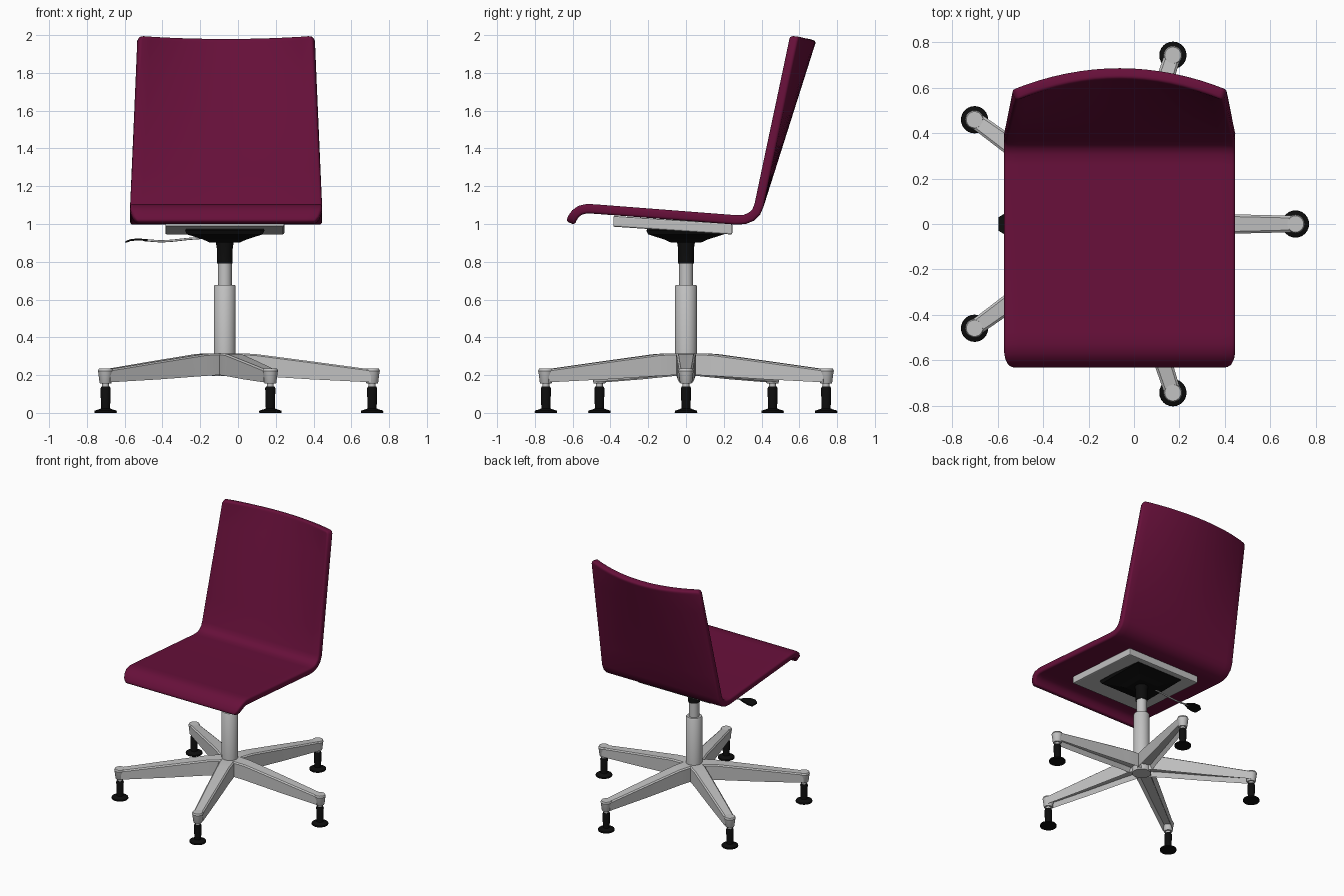
import bpy, bmesh, math
from mathutils import Matrix, Vector

if "Cube" in bpy.data.objects:
    bpy.data.objects.remove(bpy.data.objects["Cube"])

CX = -0.07  # column axis


def material(name, rgb, rough=0.5):
    m = bpy.data.materials.new(name)
    m.use_nodes = True
    m.diffuse_color = (*rgb, 1)
    bsdf = m.node_tree.nodes["Principled BSDF"]
    bsdf.inputs["Base Color"].default_value = (*rgb, 1)
    bsdf.inputs["Roughness"].default_value = rough
    return m


maroon = material("maroon upholstery", (0.135, 0.005, 0.042))
grey = material("light grey metal", (0.54, 0.54, 0.54))
black = material("black plastic", (0.004, 0.004, 0.004))


def add_object(name, bm, mat, smooth=True):
    bmesh.ops.recalc_face_normals(bm, faces=bm.faces)
    mesh = bpy.data.meshes.new(name)
    bm.to_mesh(mesh)
    bm.free()
    mesh.materials.append(mat)
    ob = bpy.data.objects.new(name, mesh)
    bpy.context.collection.objects.link(ob)
    if smooth:
        bpy.ops.object.select_all(action='DESELECT')
        ob.select_set(True)
        bpy.context.view_layer.objects.active = ob
        bpy.ops.object.shade_smooth_by_angle(angle=math.radians(35))
    return ob


def loft(rings):
    """Solid through a list of equal-length rings of points, capped at both ends."""
    bm = bmesh.new()
    rows = [[bm.verts.new(p) for p in ring] for ring in rings]
    n = len(rows[0])
    for a, b in zip(rows, rows[1:]):
        for i in range(n):
            bm.faces.new((a[i], a[(i + 1) % n], b[(i + 1) % n], b[i]))
    bm.faces.new(rows[0])
    bm.faces.new(rows[-1])
    return bm


def turned(name, profile, mat, x=CX, y=0.0, sides=32):
    """Turned part from (radius, z) pairs."""
    angles = [2 * math.pi * i / sides for i in range(sides)]
    return add_object(name, loft([[(x + r * math.cos(a), y + r * math.sin(a), z)
                                   for a in angles] for r, z in profile]), mat)


def bevel(ob, width, segments=2):
    mod = ob.modifiers.new("soft edges", 'BEVEL')
    mod.width = width
    mod.segments = segments
    mod.limit_method = 'ANGLE'
    mod.angle_limit = math.radians(50)


# Seat and back: one bent sheet, stations are (y, z, half width, bulge)
W = 0.508
stations = [(-0.612, 1.005, W - 0.035, 0), (-0.602, 1.03, W - 0.015, 0),
            (-0.585, 1.055, W - 0.005, 0), (-0.56, 1.073, W, 0),
            (-0.525, 1.081, W, 0), (-0.48, 1.079, W, 0),
            (0.26, 1.022, W, 0), (0.31, 1.024, W, 0), (0.345, 1.038, W, 0),
            (0.372, 1.064, W, 0), (0.387, 1.10, W, 0)]
for t in (0.2, 0.4, 0.6, 0.8, 0.975, 1.0):
    stations.append((0.387 + 0.183 * t, 1.10 + 0.895 * t,
                     W - 0.043 * t - (0.012 if t == 1 else 0), 0.095 * t))

bm = bmesh.new()
columns = 16
rows = []
for y, z, half, bulge in stations:
    row = []
    for i in range(columns + 1):
        u = 2 * i / columns - 1
        b = bulge * (1 - u * u)
        row.append(bm.verts.new((-0.063 + u * half, y + b, z - 0.2 * b)))
    rows.append(row)
for a, b in zip(rows, rows[1:]):
    for i in range(columns):
        bm.faces.new((a[i], a[i + 1], b[i + 1], b[i]))
shell = add_object("seat_shell", bm, maroon)
solid = shell.modifiers.new("thickness", 'SOLIDIFY')
solid.thickness = 0.05
solid.offset = 0
bevel(shell, 0.014, 3)


def square(half, z, slope=0.0):
    return [(CX + sx * half, sy * half, z + slope * sy * half)
            for sx, sy in ((-1, -1), (1, -1), (1, 1), (-1, 1))]


# Mounting plate under the seat, tilted with it
plate = add_object("mounting_plate", loft(
    [[Vector(p) + Vector((0, -0.07, 0)) for p in square(0.315, z, -0.066)]
     for z in (0.965, 1.022)]), grey, False)
bevel(plate, 0.008)

# Tilt mechanism housing
add_object("mechanism_housing", loft(
    [square(0.08, 0.902), square(0.115, 0.918), square(0.2, 0.945),
     square(0.21, 0.965), square(0.2, 0.985)]), black, False)

# Column
turned("mechanism_socket", [(0.042, 0.79), (0.042, 0.87), (0.05, 0.92)], black)
turned("gas_piston", [(0.037, 0.66), (0.037, 0.80)], grey)
turned("column_tube", [(0.058, 0.30), (0.058, 0.67), (0.053, 0.678)], grey)
turned("base_hub", [(0.066, 0.195), (0.068, 0.2), (0.072, 0.305), (0.066, 0.315)], grey)

# Height lever: thin rod and flat paddle
curve = bpy.data.curves.new("lever_rod", 'CURVE')
curve.dimensions = '3D'
curve.bevel_depth = 0.006
curve.bevel_resolution = 2
spline = curve.splines.new('BEZIER')
path = [(-0.13, 0.93), (-0.25, 0.922), (-0.4, 0.909), (-0.5, 0.915)]
spline.bezier_points.add(len(path) - 1)
for point, (x, z) in zip(spline.bezier_points, path):
    point.co = (x, 0, z)
    point.handle_left_type = point.handle_right_type = 'AUTO'
curve.materials.append(grey)
bpy.context.collection.objects.link(bpy.data.objects.new("lever_rod", curve))

paddle = [(-0.595, 0.03, 0.905), (-0.57, 0.045, 0.914), (-0.53, 0.04, 0.919), (-0.48, 0.012, 0.914)]
add_object("lever_paddle", loft(
    [[(x, s * w, z + d) for s, d in ((-1, -0.005), (1, -0.005), (1, 0.005), (-1, 0.005))]
     for x, w, z in paddle]), black)

# Five-armed base: each arm is (radius, half width, bottom, top)
arm_sections = [(0.03, 0.05, 0.2, 0.315), (0.09, 0.054, 0.2, 0.315), (0.16, 0.05, 0.196, 0.312),
                (0.45, 0.044, 0.178, 0.274), (0.775, 0.036, 0.162, 0.23)]
REACH = 0.78
for k in range(5):
    angle = 2 * math.pi * k / 5
    bm = loft([[(r, -w, lo), (r, w, lo), (r, w, hi - 0.008), (r, w - 0.01, hi),
                (r, -w + 0.01, hi), (r, -w, hi - 0.008)] for r, w, lo, hi in arm_sections])
    # Hollow channel along the underside
    bm.normal_update()
    bmesh.ops.recalc_face_normals(bm, faces=bm.faces)
    under = [f for f in bm.faces if f.normal.z < -0.9]
    bmesh.ops.inset_region(bm, faces=under, thickness=0.014, use_even_offset=True)
    floor = {v for f in under for v in f.verts}
    bmesh.ops.translate(bm, verts=list(floor), vec=(0, 0, 0.035))
    place = Matrix.Translation((CX, 0, 0)) @ Matrix.Rotation(angle, 4, 'Z')
    bmesh.ops.transform(bm, matrix=place, verts=bm.verts)
    add_object(f"base_arm_{k + 1}", bm, grey)

    x, y = CX + REACH * math.cos(angle), REACH * math.sin(angle)
    turned(f"arm_end_{k + 1}", [(0.029, 0.155), (0.032, 0.16), (0.039, 0.215),
                                (0.041, 0.222), (0.036, 0.234)], grey, x, y, 24)
    turned(f"foot_pin_{k + 1}", [(0.018, 0.13), (0.018, 0.16)], grey, x, y, 16)
    turned(f"glide_foot_{k + 1}", [(0.058, 0), (0.06, 0.004), (0.058, 0.012), (0.032, 0.02),
                                   (0.024, 0.024), (0.027, 0.13), (0.022, 0.14)], black, x, y, 24)
